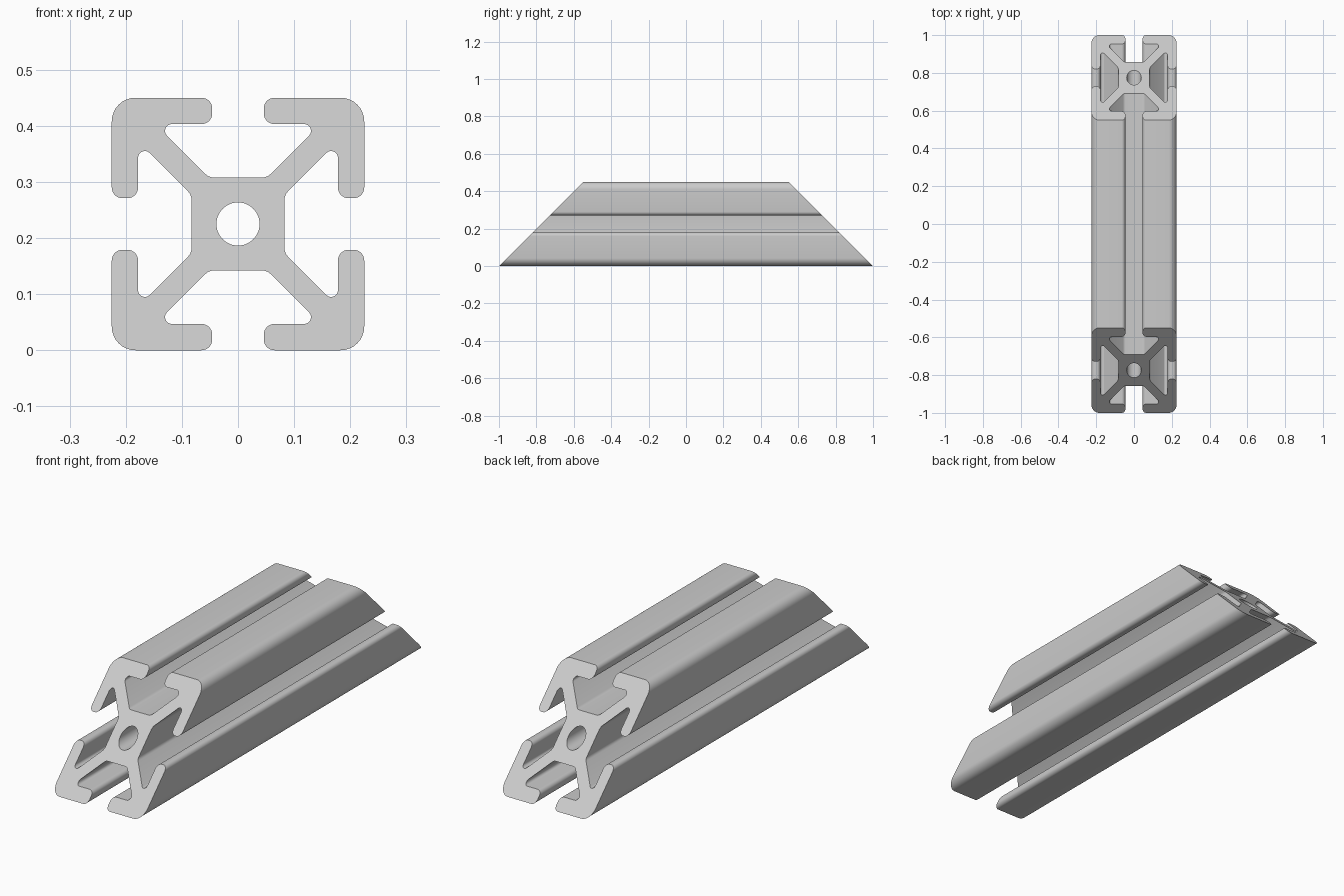
import bpy, bmesh, math
from mathutils import Vector

if "Cube" in bpy.data.objects:
    bpy.data.objects.remove(bpy.data.objects["Cube"])

HALF = 0.225          # half the profile width
HOLE_R = 0.0385       # central bore

# One quadrant of the slotted section, clockwise: u, v, corner radius
HALF_ARM = [(0.052, 0.083, 0.020),   # core corner
            (0.147, 0.178, 0.012),   # slot tip
            (0.046, 0.178, 0.019),   # lip, inner
            (0.046, 0.225, 0.019)]   # lip, outer
QUADRANT = (HALF_ARM + [(HALF, HALF, 0.042)]
            + [(v, u, r) for u, v, r in reversed(HALF_ARM)])


def fillet(prev, cur, nxt, r):
    """Points of an arc of radius r rounding the corner at cur."""
    a, b = (prev - cur).normalized(), (nxt - cur).normalized()
    half = a.angle(b) / 2
    centre = cur + (a + b).normalized() * (r / math.sin(half))
    t = r / math.tan(half)
    d0, d1 = cur + a * t - centre, cur + b * t - centre
    sweep = d0.angle(d1)
    n = max(4, round(sweep / math.radians(11)))
    return [centre + (d0 * math.sin(sweep * (1 - i / n))
                      + d1 * math.sin(sweep * i / n)) / math.sin(sweep)
            for i in range(n + 1)]


def section_outline():
    corners = []
    for k in range(4):
        for u, v, r in QUADRANT:
            for _ in range(k):
                u, v = v, -u
            corners.append((Vector((u, v)), r))
    pts = []
    for i, (p, r) in enumerate(corners):
        pts += fillet(corners[i - 1][0], p, corners[(i + 1) % len(corners)][0], r)
    return pts


outline = section_outline()
bore = [Vector((HOLE_R * math.cos(a), HOLE_R * math.sin(a)))
        for a in (math.tau * i / 48 for i in range(48))]

# Extrusion walls, with both ends mitred at 45 degrees (y = 1 - z)
bm = bmesh.new()
end_edges = {-1: [], 1: []}
for loop in (outline, bore):
    rings = {}
    for side in (-1, 1):
        rings[side] = [bm.verts.new((p.x, side * (1 - (p.y + HALF)), p.y + HALF))
                       for p in loop]
    n = len(loop)
    for i in range(n):
        j = (i + 1) % n
        bm.faces.new((rings[-1][i], rings[-1][j], rings[1][j], rings[1][i]))
        for side in (-1, 1):
            end_edges[side].append(bm.edges.get((rings[side][i], rings[side][j])))

# Mitred end caps with the bore left open
for side in (-1, 1):
    bmesh.ops.triangle_fill(bm, edges=end_edges[side], use_beauty=True,
                            normal=Vector((0, side, 1)).normalized())
bmesh.ops.recalc_face_normals(bm, faces=bm.faces[:])

mesh = bpy.data.meshes.new("mitred_slotted_rail")
bm.to_mesh(mesh)
bm.free()
rail = bpy.data.objects.new("mitred_slotted_rail", mesh)
bpy.context.collection.objects.link(rail)
bpy.context.view_layer.objects.active = rail
rail.select_set(True)
bpy.ops.object.shade_smooth_by_angle(angle=math.radians(30))
